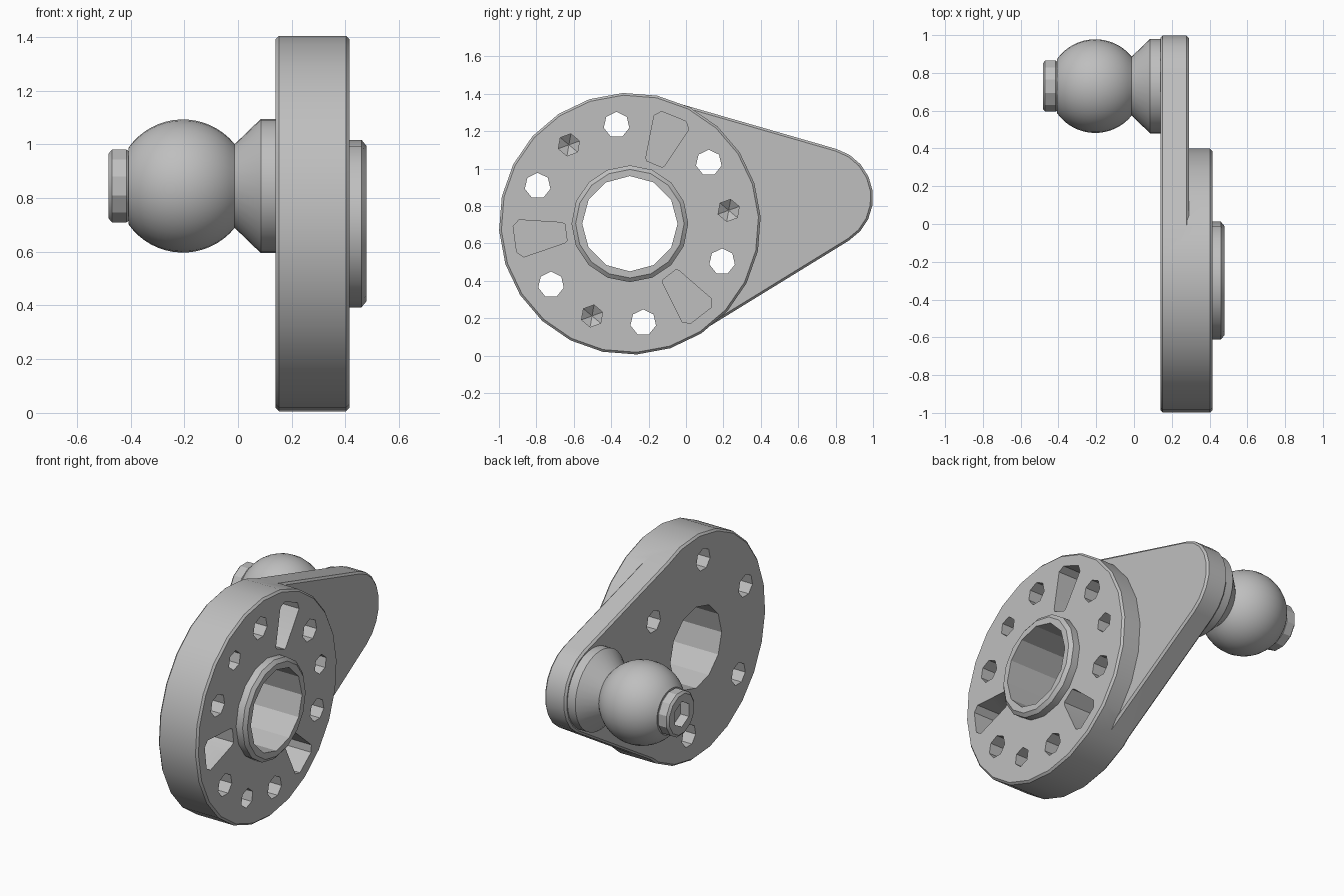
import bpy, bmesh, math

default = bpy.data.objects.get("Cube")
if default:
    bpy.data.objects.remove(default, do_unlink=True)

metal = bpy.data.materials.new("satin_grey")
metal.use_nodes = True
grey = (0.52, 0.52, 0.52, 1)
metal.diffuse_color = grey
metal.node_tree.nodes["Principled BSDF"].inputs["Base Color"].default_value = grey

DISC = (-0.3, 0.705)   # y, z of the wheel axis
STUD = (0.73, 0.845)   # y, z of the ball stud axis
BACK, FRONT = 0.14, 0.415


def circle(centre, r, sides, phase=0.0):
    angles = [math.radians(phase) + math.tau * i / sides for i in range(sides)]
    return [(centre[0] + r * math.cos(a), centre[1] + r * math.sin(a)) for a in angles]


def loft(bm, sections):
    """Skin (x, outline) sections along x and cap both ends."""
    rings = [[bm.verts.new((x, y, z)) for y, z in pts] for x, pts in sections]
    faces = [bm.faces.new(rings[0][::-1]), bm.faces.new(rings[-1])]
    for a, b in zip(rings, rings[1:]):
        n = len(a)
        for i in range(n):
            j = (i + 1) % n
            faces.append(bm.faces.new((a[i], a[j], b[j], b[i])))
    bmesh.ops.recalc_face_normals(bm, faces=faces)


def lathe(bm, profile, centre, sides, phase=0.0):
    loft(bm, [(x, circle(centre, r, sides, phase)) for x, r in profile])


def make(name, bm):
    mesh = bpy.data.meshes.new(name)
    bm.to_mesh(mesh)
    bm.free()
    mesh.materials.append(metal)
    obj = bpy.data.objects.new(name, mesh)
    bpy.context.collection.objects.link(obj)
    return obj


def select(obj):
    bpy.ops.object.select_all(action='DESELECT')
    obj.select_set(True)
    bpy.context.view_layer.objects.active = obj


def combine(obj, other, operation):
    mod = obj.modifiers.new(operation.lower(), 'BOOLEAN')
    mod.object, mod.operation, mod.solver = other, operation, 'EXACT'
    other.hide_render = True
    select(obj)
    bpy.ops.object.modifier_apply(modifier=mod.name)
    bpy.data.objects.remove(other, do_unlink=True)


def smooth(obj, degrees):
    select(obj)
    bpy.ops.object.shade_smooth_by_angle(angle=math.radians(degrees))


# Round wheel with its raised hub
bm = bmesh.new()
lathe(bm, [(BACK, 0.688), (BACK + 0.012, 0.7), (FRONT - 0.012, 0.7), (FRONT, 0.688)],
      DISC, 24, 3)
wheel = make("crank_wheel", bm)
bm = bmesh.new()
lathe(bm, [(0.3, 0.312), (0.46, 0.312), (0.478, 0.29)], DISC, 16)
combine(wheel, make("hub", bm), 'UNION')

# Tapered arm: outline tangent to the wheel and to the rounded tip
dy, dz = STUD[0] - DISC[0], STUD[1] - DISC[1]
r_big, r_tip = 0.69, 0.27
axis = math.atan2(dz, dy)
spread = math.acos((r_big - r_tip) / math.hypot(dy, dz))


def arc(centre, r, start, end, steps):
    angles = [start + (end - start) * i / steps for i in range(steps + 1)]
    return [(centre[0] + r * math.cos(a), centre[1] + r * math.sin(a)) for a in angles]


def arm_outline(inset):
    return (arc(STUD, r_tip - inset, axis - spread, axis + spread, 8)
            + arc(DISC, r_big - inset, axis + spread, axis - spread + math.tau, 18))


bm = bmesh.new()
loft(bm, [(BACK, arm_outline(0.012)), (BACK + 0.012, arm_outline(0)),
          (0.278, arm_outline(0)), (0.29, arm_outline(0.012))])
combine(wheel, make("arm", bm), 'UNION')

# Cutters: bore, through holes, drilled blind holes and wedge pockets
bm = bmesh.new()
lathe(bm, [(0, 0.255), (0.6, 0.255)], DISC, 12, 90)
for c in circle(DISC, 0.533, 6, 37.7):
    lathe(bm, [(0, 0.07), (0.6, 0.07)], c, 7, 90)
for c in circle(DISC, 0.533, 3, 7.7):
    lathe(bm, [(0.22, 0.003), (0.26, 0.06), (0.6, 0.06)], c, 6, 20)
wedge = [(0.345, -0.045), (0.36, -0.055), (0.585, -0.1), (0.62, -0.07)]
wedge += [(u, -v) for u, v in reversed(wedge)]
for k in range(3):
    a = math.radians(67.7 + 120 * k)
    pts = [(DISC[0] + u * math.cos(a) - v * math.sin(a),
            DISC[1] + u * math.sin(a) + v * math.cos(a)) for u, v in wedge]
    loft(bm, [(0.215, pts), (0.6, pts)])
combine(wheel, make("wheel_cutters", bm), 'DIFFERENCE')
smooth(wheel, 25)

# Ball stud: spherical ball running into a flared collar
ball_x, ball_r = -0.205, 0.248
profile = []
for i in range(17):
    a = math.radians(145 - i * (145 - 39) / 16)
    profile.append((ball_x + ball_r * math.cos(a), ball_r * math.sin(a)))
profile += [(0.085, 0.25), (BACK + 0.005, 0.25)]
bm = bmesh.new()
lathe(bm, profile, STUD, 32)
ball = make("ball_stud", bm)
smooth(ball, 30)

# Retaining screw head with a hexagonal socket
bm = bmesh.new()
lathe(bm, [(-0.482, 0.125), (-0.47, 0.14), (-0.415, 0.14), (-0.395, 0.125)], STUD, 12, 15)
screw = make("screw_head", bm)
bm = bmesh.new()
lathe(bm, [(-0.6, 0.08), (-0.425, 0.08)], STUD, 6, 30)
combine(screw, make("socket_cutter", bm), 'DIFFERENCE')
smooth(screw, 25)
bpy.ops.object.select_all(action='DESELECT')
